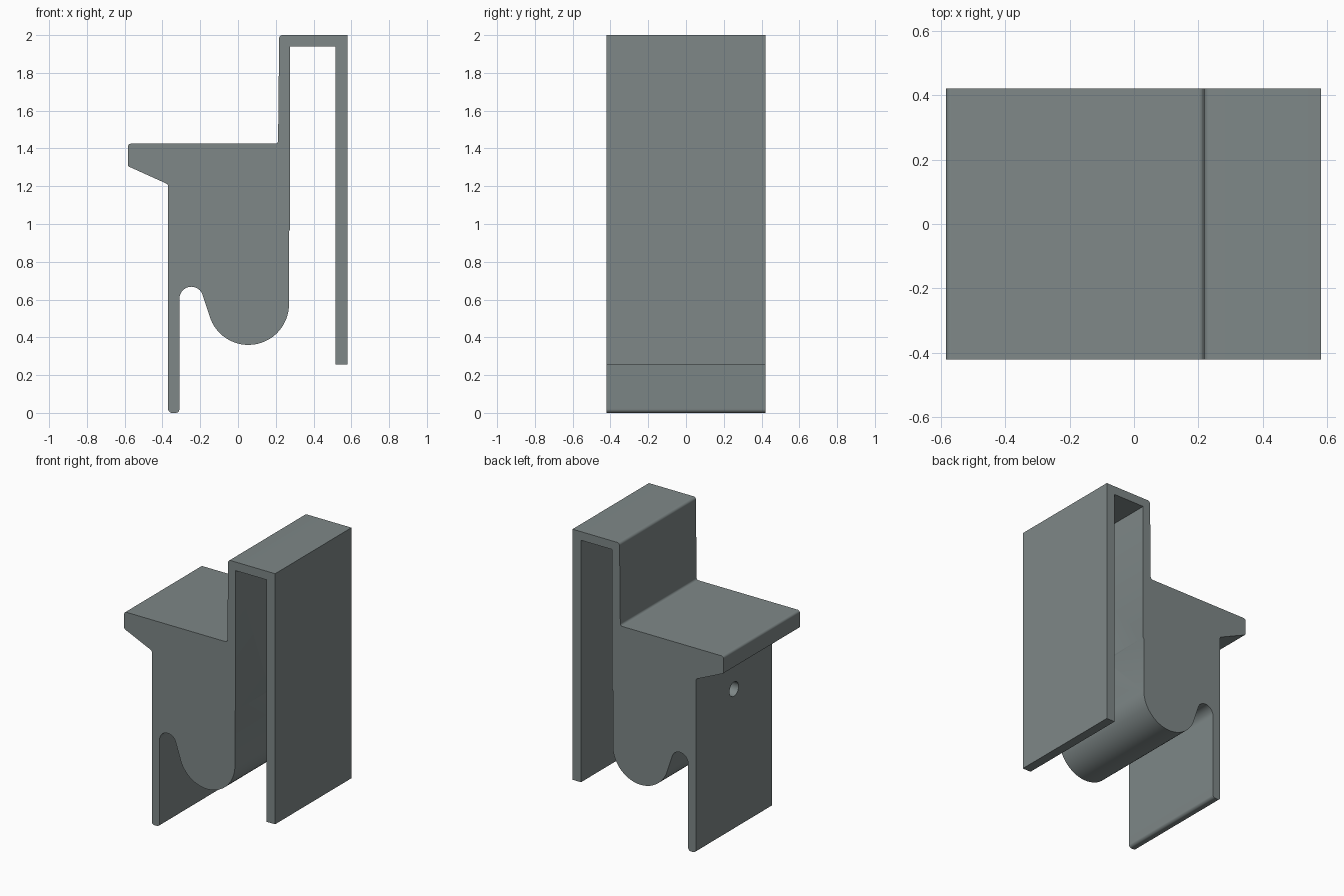
import bpy, bmesh, math
from mathutils import Vector

if "Cube" in bpy.data.objects:
    bpy.data.objects.remove(bpy.data.objects["Cube"])

HALF_DEPTH = 0.42


def arc(cx, cz, r, a0, a1, n):
    """Points along an arc, angles in degrees."""
    return [(cx + r * math.cos(math.radians(a0 + (a1 - a0) * i / n)),
             cz + r * math.sin(math.radians(a0 + (a1 - a0) * i / n)))
            for i in range(n + 1)]


def fillet(prev, corner, nxt, r, n=5):
    """Round one profile corner with radius r."""
    p, a, b = Vector(corner), Vector(prev), Vector(nxt)
    u, v = (a - p).normalized(), (b - p).normalized()
    half = u.angle(v) / 2
    d = r / math.tan(half)
    c = p + (u + v).normalized() * (r / math.sin(half))
    s, e = p + u * d - c, p + v * d - c
    out = []
    for i in range(n + 1):
        w = s.lerp(e, i / n).normalized() * r
        out.append(tuple(c + w))
    return out


# Side profile as (x, z, corner radius), with the arcs inserted in between
profile = [(-0.37, 0.0, 0.02), (-0.31, 0.0, 0.02)]
profile += [(x, z, 0) for x, z in arc(-0.247, 0.605, 0.063, 180, 15, 16)]   # slot top
profile += [(x, z, 0) for x, z in arc(0.055, 0.575, 0.215, 195, 360, 28)]   # round nose
profile += [
    (0.27, 0.96, 0), (0.275, 0.97, 0), (0.275, 1.94, 0),                    # inside of hook
    (0.515, 1.94, 0), (0.515, 0.255, 0), (0.58, 0.255, 0), (0.58, 2.0, 0),  # outer plate
    (0.218, 2.0, 0.018), (0.212, 1.425, 0.015),                             # neck and step
    (-0.583, 1.425, 0.016), (-0.583, 1.306, 0.012), (-0.37, 1.21, 0.015),   # ledge
]
points = []
for i, (x, z, r) in enumerate(profile):
    if r:
        before, after = profile[i - 1], profile[(i + 1) % len(profile)]
        points += fillet(before[:2], (x, z), after[:2], r)
    else:
        points.append((x, z))

# Bracket body: profile extruded along y
bm = bmesh.new()
face = bm.faces.new([bm.verts.new((x, -HALF_DEPTH, z)) for x, z in points])
ext = bmesh.ops.extrude_face_region(bm, geom=[face])
bmesh.ops.translate(bm, vec=(0, 2 * HALF_DEPTH, 0),
                    verts=[g for g in ext["geom"] if isinstance(g, bmesh.types.BMVert)])
bmesh.ops.recalc_face_normals(bm, faces=bm.faces)
mesh = bpy.data.meshes.new("hook_bracket")
bm.to_mesh(mesh)
bm.free()
body = bpy.data.objects.new("hook_bracket", mesh)
bpy.context.collection.objects.link(body)

grey = bpy.data.materials.new("slate grey")
grey.diffuse_color = (0.21, 0.245, 0.245, 1)
grey.use_nodes = True
grey.node_tree.nodes["Principled BSDF"].inputs["Base Color"].default_value = grey.diffuse_color
mesh.materials.append(grey)

# Screw hole through the body
bpy.ops.mesh.primitive_cylinder_add(vertices=32, radius=0.05, depth=0.8,
                                    location=(-0.04, 0, 0.98),
                                    rotation=(0, math.pi / 2, 0))
cutter = bpy.context.object
cutter.name = "screw_hole_cutter"
cutter.hide_render = True
cutter.data.materials.append(grey)
cut = body.modifiers.new("screw_hole", 'BOOLEAN')
cut.operation = 'DIFFERENCE'
cut.solver = 'EXACT'
cut.object = cutter

bpy.ops.object.select_all(action='DESELECT')
body.select_set(True)
bpy.context.view_layer.objects.active = body
bpy.ops.object.modifier_apply(modifier=cut.name)
bpy.data.objects.remove(cutter)
bpy.ops.object.shade_smooth_by_angle(angle=math.radians(30))
